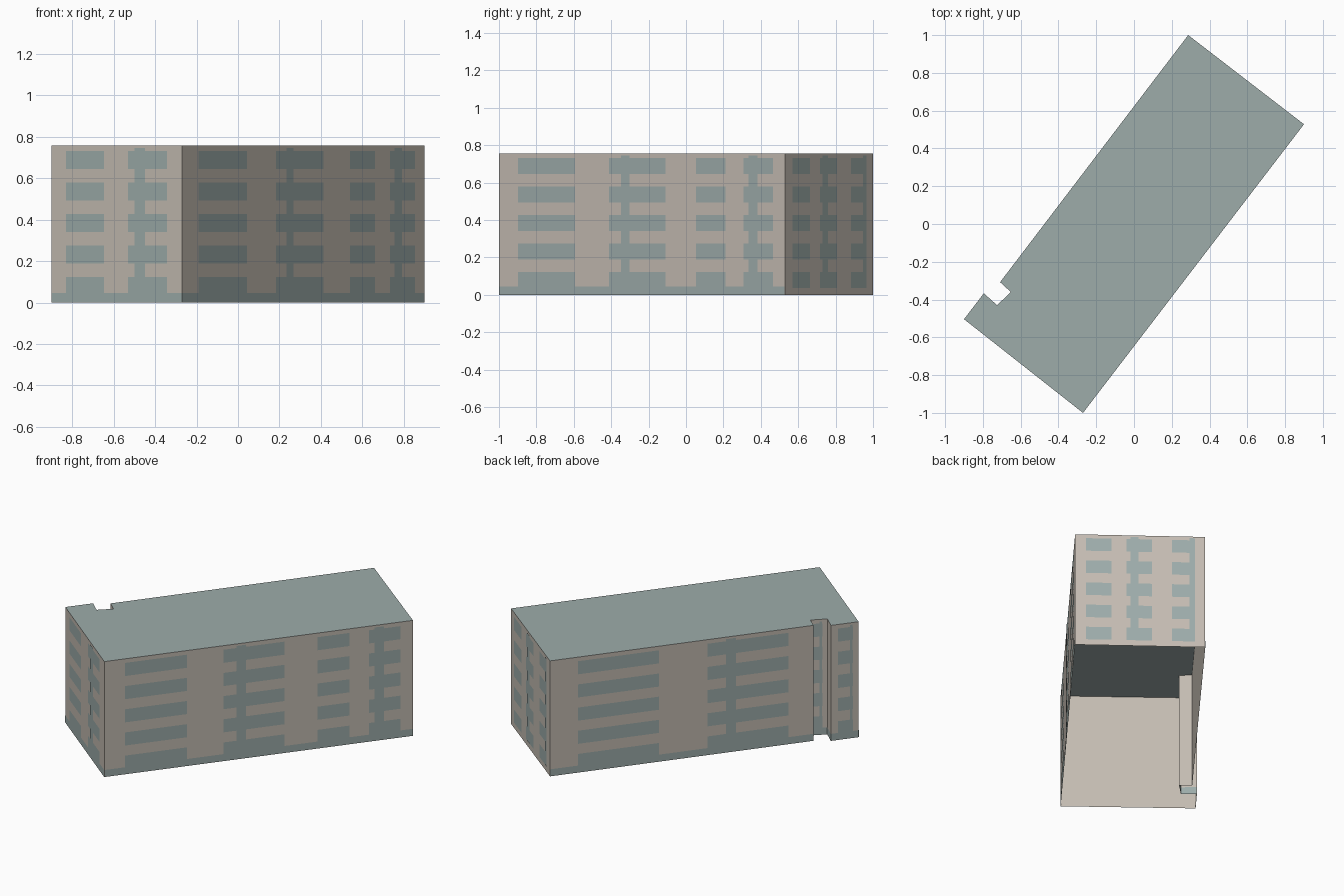
import bpy
import bmesh
from mathutils import Vector

cube = bpy.data.objects.get("Cube")
if cube:
    bpy.data.objects.remove(cube)

HEIGHT = 0.757
BASE = 0.046
ROWS = [0.037 + 0.152 * k for k in range(5)]
ROW_H = 0.086
STEM_TOP = 0.745


def material(name, rgb):
    m = bpy.data.materials.new(name)
    m.use_nodes = True
    m.diffuse_color = (*rgb, 1)
    m.node_tree.nodes["Principled BSDF"].inputs["Base Color"].default_value = (*rgb, 1)
    return m


BEIGE = material("warm beige wall", (0.552, 0.503, 0.445))
TEAL = material("grey teal", (0.337, 0.413, 0.402))


def make_object(name, bm, mat):
    mesh = bpy.data.meshes.new(name)
    bm.to_mesh(mesh)
    bm.free()
    mesh.materials.append(mat)
    obj = bpy.data.objects.new(name, mesh)
    bpy.context.collection.objects.link(obj)
    return obj


# Footprint, counter-clockwise from the front corner
CORNERS = [Vector(p) for p in (
    (-0.27, -1.0), (0.9, 0.528), (0.287, 1.0), (-0.709, -0.308),
    (-0.652, -0.36), (-0.725, -0.43), (-0.795, -0.367), (-0.9, -0.504))]

# Per wall: name, has base band, window spans, stem spans (fractions of wall length)
WALLS = [
    ("right_wall", True,
     [(.067, .267), (.386, .583), (.691, .794), (.857, .96)],
     [(.428, .458), (.875, .905)]),
    ("back_end", False,
     [(.085, .28), (.395, .59), (.745, .92)], [(.425, .487), (.88, .92)]),
    ("long_back_wall", True, [(.106, .413), (.598, .905)], [(.667, .705)]),
    ("notch_side_a", True, [], []),
    ("notch_back", True, [(.1, .7)], [(.52, .68)]),
    ("notch_side_b", True, [], []),
    ("back_corner_wall", True, [(.25, .79)], [(.68, .77)]),
    ("front_end", True, [(.115, .405), (.588, .885)], [(.64, .72)]),
]

# Plain walls, open underneath
bm = bmesh.new()
low = [bm.verts.new((p.x, p.y, 0)) for p in CORNERS]
high = [bm.verts.new((p.x, p.y, HEIGHT)) for p in CORNERS]
for i in range(len(CORNERS)):
    j = (i + 1) % len(CORNERS)
    bm.faces.new((low[i], low[j], high[j], high[i]))
make_object("walls", bm, BEIGE)

# Flat roof
bm = bmesh.new()
bm.faces.new([bm.verts.new((p.x, p.y, HEIGHT)) for p in CORNERS])
make_object("roof", bm, TEAL)


def add_plate(bm, a, b, span, z0, z1, offset):
    """Thin painted panel lying just outside the wall from a to b."""
    along = b - a
    out = Vector((along.y, -along.x)).normalized() * offset
    p, q = (a + along * t + out for t in span)
    bm.faces.new([bm.verts.new(c) for c in (
        (p.x, p.y, z0), (q.x, q.y, z0), (q.x, q.y, z1), (p.x, p.y, z1))])


# Painted base band, window rows and vertical stems
for i, (name, has_base, windows, stems) in enumerate(WALLS):
    a, b = CORNERS[i], CORNERS[(i + 1) % len(CORNERS)]
    if has_base:
        bm = bmesh.new()
        add_plate(bm, a, b, (0, 1), 0, BASE, 0.001)
        make_object(name + "_base_band", bm, TEAL)
    if windows:
        bm = bmesh.new()
        for span in windows:
            for z in ROWS:
                add_plate(bm, a, b, span, z, z + ROW_H, 0.002)
        make_object(name + "_windows", bm, TEAL)
    if stems:
        bm = bmesh.new()
        for span in stems:
            add_plate(bm, a, b, span, ROWS[0], STEM_TOP, 0.003)
        make_object(name + "_stems", bm, TEAL)
